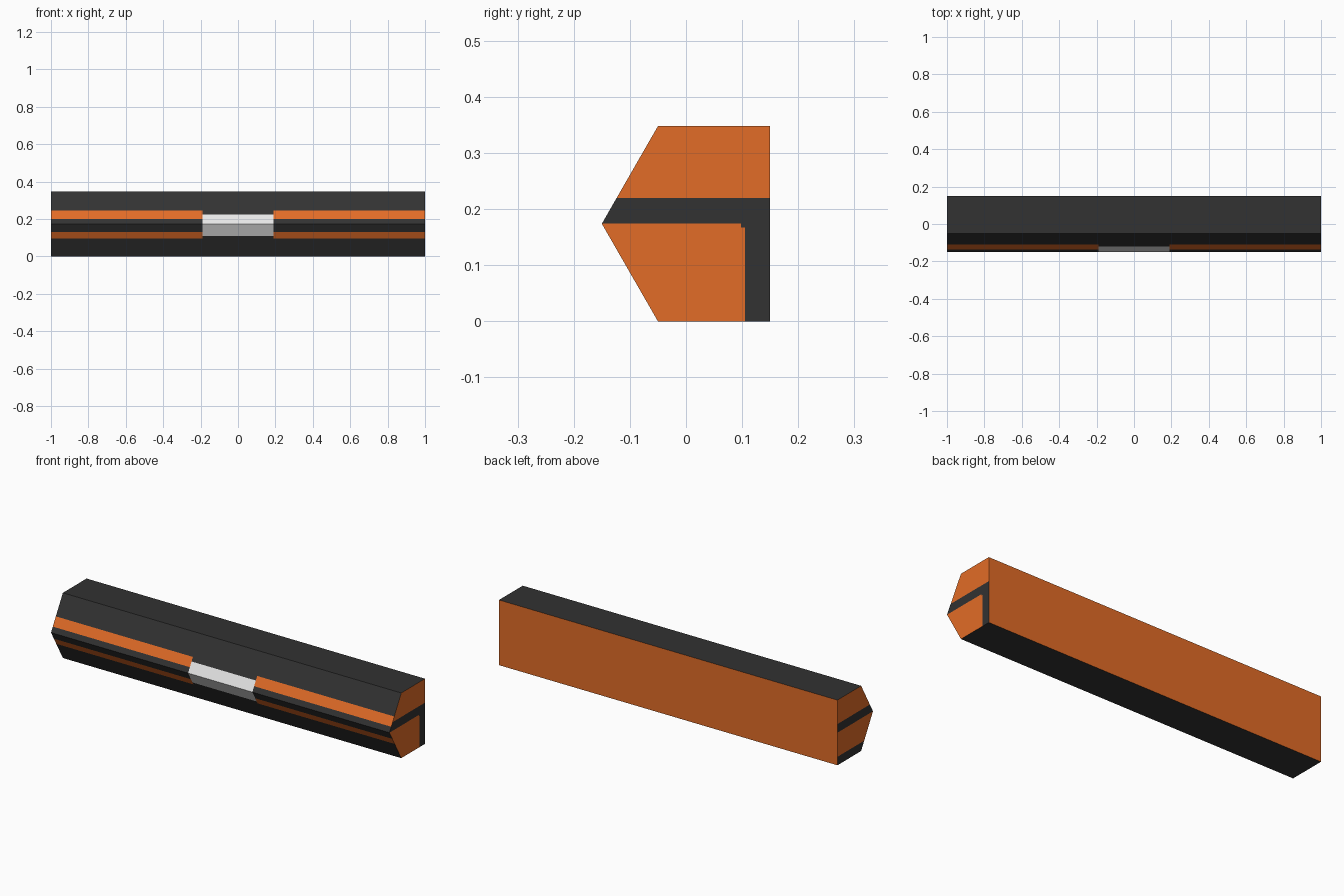
import bpy, bmesh

if "Cube" in bpy.data.objects:
    bpy.data.objects.remove(bpy.data.objects["Cube"])

# Materials
def mat(name, rgb):
    m = bpy.data.materials.new(name)
    m.diffuse_color = (*rgb, 1)
    m.use_nodes = True
    m.node_tree.nodes["Principled BSDF"].inputs["Base Color"].default_value = m.diffuse_color
    return m

DARK, ORANGE, WHITE = 0, 1, 2
mats = [mat("charcoal", (0.032, 0.032, 0.032)),
        mat("orange", (0.76, 0.15, 0.02)),
        mat("pale_grey", (0.8, 0.8, 0.8))]

# Five-sided bar: cross-section in (y, z), extruded along x
profile = [(-0.05, 0), (0.15, 0), (0.15, 0.348), (-0.05, 0.348), (-0.15, 0.174)]
bm = bmesh.new()
ends = [[bm.verts.new((x, y, z)) for y, z in profile] for x in (-1, 1)]
bm.faces.new(ends[0])
bm.faces.new(ends[1])
for i in range(5):
    j = (i + 1) % 5
    bm.faces.new((ends[0][i], ends[0][j], ends[1][j], ends[1][i]))
bmesh.ops.recalc_face_normals(bm, faces=bm.faces)

# Face groups
def right_end(f): return f.normal.x > 0.9
def left_end(f): return f.normal.x < -0.9
def upper_slope(f): return f.normal.y < -0.5 and f.normal.z > 0.1
def lower_slope(f): return f.normal.y < -0.5 and f.normal.z < -0.1

def cut(group, axis, values):
    """Split the faces of one group along planes across an axis."""
    for v in values:
        faces = [f for f in bm.faces if group(f)]
        geom = set(faces)
        for f in faces:
            geom.update(f.edges, f.verts)
        co, no = [0, 0, 0], [0, 0, 0]
        co[axis], no[axis] = v, 1
        bmesh.ops.bisect_plane(bm, geom=list(geom), dist=1e-5, plane_co=co, plane_no=no)
        bm.normal_update()

# Painted front stripes and centre patch, painted marks on the two ends
cut(upper_slope, 0, (-0.19, 0.19))
cut(lower_slope, 0, (-0.19, 0.19))
cut(upper_slope, 2, (0.20, 0.225, 0.245))
cut(lower_slope, 2, (0.097, 0.11, 0.132))
cut(right_end, 2, (0.167, 0.174, 0.22))
cut(right_end, 1, (0.098, 0.105))
cut(left_end, 2, (0.045, 0.174, 0.22))

def colour(f):
    x, y, z = f.calc_center_median()
    if right_end(f):
        band = 0.174 < z < 0.22
        leg = z < 0.174 and (y > 0.105 or (y > 0.098 and z > 0.167))
        return DARK if band or leg else ORANGE
    if left_end(f):
        return DARK if z < 0.045 or 0.174 < z < 0.22 else ORANGE
    if f.normal.y > 0.9:
        return ORANGE
    if upper_slope(f) or lower_slope(f):
        if abs(x) < 0.19:
            return WHITE if 0.11 < z < 0.225 else DARK
        return ORANGE if 0.20 < z < 0.245 or 0.097 < z < 0.132 else DARK
    return DARK

for f in bm.faces:
    f.material_index = colour(f)

me = bpy.data.meshes.new("striped_bar")
for m in mats:
    me.materials.append(m)
bm.to_mesh(me)
bm.free()
bpy.context.collection.objects.link(bpy.data.objects.new("striped_bar", me))
